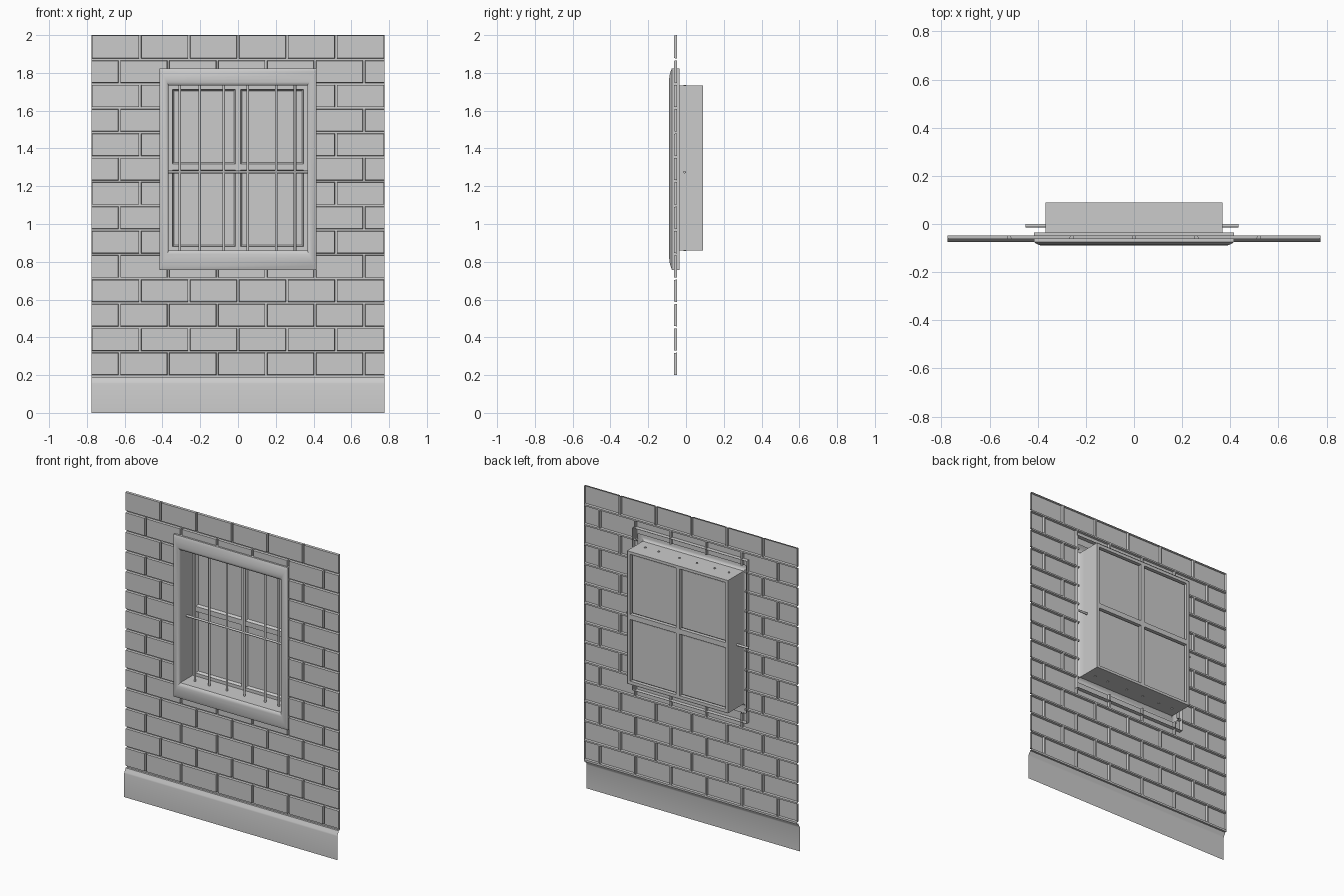
import bpy, bmesh, math
from mathutils import Vector

if "Cube" in bpy.data.objects:
    bpy.data.objects.remove(bpy.data.objects["Cube"])


def finish(bm, name, smooth=False):
    me = bpy.data.meshes.new(name)
    bm.to_mesh(me)
    bm.free()
    ob = bpy.data.objects.new(name, me)
    bpy.context.collection.objects.link(ob)
    if smooth:
        bpy.context.view_layer.objects.active = ob
        ob.select_set(True)
        bpy.ops.object.shade_smooth_by_angle(angle=math.radians(35))
        ob.select_set(False)
    return ob


def rect(bm, x0, x1, z0, z1, y):
    return [bm.verts.new((x, y, z)) for x, z in ((x0, z0), (x1, z0), (x1, z1), (x0, z1))]


def bridge(bm, a, b):
    for i in range(4):
        j = (i + 1) % 4
        q = [a[i], a[j], b[j], b[i]]
        if (a[i].co - a[j].co).length > 1e-5:
            bm.faces.new(q)


def box(name, x0, x1, y0, y1, z0, z1):
    bm = bmesh.new()
    a, b = rect(bm, x0, x1, z0, z1, y0), rect(bm, x0, x1, z0, z1, y1)
    bridge(bm, a, b)
    bm.faces.new(a)
    bm.faces.new(b[::-1])
    bmesh.ops.recalc_face_normals(bm, faces=bm.faces)
    return finish(bm, name)


def rod(name, start, end, r=0.007):
    s, e = Vector(start), Vector(end)
    bm = bmesh.new()
    bmesh.ops.create_cone(bm, cap_ends=True, segments=12, radius1=r, radius2=r,
                          depth=(e - s).length)
    q = (e - s).to_track_quat('Z', 'Y')
    for v in bm.verts:
        v.co = q @ v.co + (s + e) / 2
    return finish(bm, name, True)


W, BACK, FACE = 0.775, -0.048, -0.063
OX, OZ0, OZ1 = 0.367, 0.86, 1.733          # window opening

# block wall: raised blocks with recessed joints, one open sheet
bm = bmesh.new()
Z0, ROWS, PITCH, G, S = 0.195, 14, 0.259, 0.005, 0.002
H = (2.0 - Z0) / ROWS
for r in range(ROWS):
    z0, z1 = Z0 + r * H, Z0 + (r + 1) * H
    full = r % 2 == 1
    if full:
        cuts = [PITCH * i for i in range(-2, 3)]
    else:
        cuts = [-0.628 + PITCH * i for i in range(6)]
    xs = [-W] + cuts + [W]
    for x0, x1 in zip(xs, xs[1:]):
        gl = 0 if x0 == -W else G
        gr = 0 if x1 == W else G
        gt = 0 if r == ROWS - 1 else G
        sl = S if gl or full else 0
        sr = S if gr or full else 0
        outer = rect(bm, x0, x1, z0, z1, BACK)
        foot = rect(bm, x0 + gl, x1 - gr, z0 + G, z1 - gt, BACK)
        face = rect(bm, x0 + gl + sl, x1 - gr - sr, z0 + G + S, z1 - gt - S, FACE)
        bridge(bm, outer, foot)
        bridge(bm, foot, face)
        bm.faces.new(face)
bmesh.ops.dissolve_degenerate(bm, dist=1e-5, edges=bm.edges)
# cut the window hole, hidden behind the surround
hx, hz0, hz1 = 0.392, 0.81, 1.78
for co, no in (((hx, 0, 0), (1, 0, 0)), ((-hx, 0, 0), (1, 0, 0)),
               ((0, 0, hz0), (0, 0, 1)), ((0, 0, hz1), (0, 0, 1))):
    bmesh.ops.bisect_plane(bm, geom=bm.verts[:] + bm.edges[:] + bm.faces[:],
                           plane_co=co, plane_no=no)
hole = []
for f in bm.faces:
    c = f.calc_center_median()
    if abs(c.x) < hx and hz0 < c.z < hz1:
        hole.append(f)
bmesh.ops.delete(bm, geom=hole, context='FACES')
bmesh.ops.remove_doubles(bm, verts=bm.verts, dist=1e-5)
finish(bm, "block_wall")

# plinth at the foot of the wall
bm = bmesh.new()
profile = [(-0.075, 0), (-0.075, 0.155), (-0.073, 0.164), (-0.063, 0.179),
           (-0.061, 0.187), (BACK, 0.187), (BACK, Z0)]
cols = [[bm.verts.new((x, y, z)) for y, z in profile] for x in (-W, W)]
for i in range(len(profile) - 1):
    bm.faces.new((cols[0][i], cols[1][i], cols[1][i + 1], cols[0][i + 1]))
finish(bm, "plinth", True)

# moulded surround: t runs from the outer edge (0) to the opening (1)
bm = bmesh.new()
ring = [(0, -0.035), (0, -0.075), (0.2, -0.082), (0.4, -0.087), (0.6, -0.089),
        (0.8, -0.087), (0.93, -0.082), (1, -0.075), (1, -0.035)]
prev = None
for t, y in ring:
    dx, dz = 0.048 * (1 - t), 0.091 * (1 - t)
    cur = rect(bm, -OX - dx, OX + dx, OZ0 - 0.012 * (1 - t) - dz, OZ1 + dz, y)
    if prev:
        bridge(bm, prev, cur)
    prev = cur
bmesh.ops.recalc_face_normals(bm, faces=bm.faces)
finish(bm, "window_surround", True)

# reveal lining, an open tube
bm = bmesh.new()
bridge(bm, rect(bm, -OX, OX, OZ0, OZ1, -0.035), rect(bm, -OX, OX, OZ0, OZ1, 0.089))
finish(bm, "window_reveal")

# window frame, glazing bars and panes
F0, F1, B = 0.055, 0.085, 0.02
for side, s in (("left", -1), ("right", 1)):
    a, b = sorted((s * OX, s * (OX - B)))
    box("frame_stile_" + side, a, b, F0, F1, OZ0, OZ1)
box("frame_head", -OX + B, OX - B, F0, F1, OZ1 - B, OZ1)
box("frame_sill", -OX + B, OX - B, F0, F1, OZ0, OZ0 + B)
box("mullion", -0.014, 0.014, F0, F1, OZ0 + B, OZ1 - B)
for side, s in (("left", -1), ("right", 1)):
    a, b = sorted((s * 0.014, s * (OX - B)))
    box("transom_" + side, a, b, F0, F1, 1.285, 1.318)
    for level, z0, z1 in (("lower", OZ0 + B, 1.285), ("upper", 1.318, OZ1 - B)):
        # sloping putty bead and the pane it holds
        bm = bmesh.new()
        p = rect(bm, a + 0.008, b - 0.008, z0 + 0.008, z1 - 0.008, 0.073)
        bridge(bm, rect(bm, a, b, z0, z1, F0 + 0.006), p)
        bm.faces.new(p)
        finish(bm, "pane_%s_%s" % (level, side))

# security bars
BY = -0.007
for i, x in enumerate((-0.308, -0.203, -0.075, 0.052, 0.203, 0.302)):
    rod("upright_bar_%d" % (i + 1), (x, BY, OZ0 - 0.004), (x, BY, OZ1 + 0.004))
rod("cross_bar", (-0.45, BY, 1.275), (0.435, BY, 1.275))
